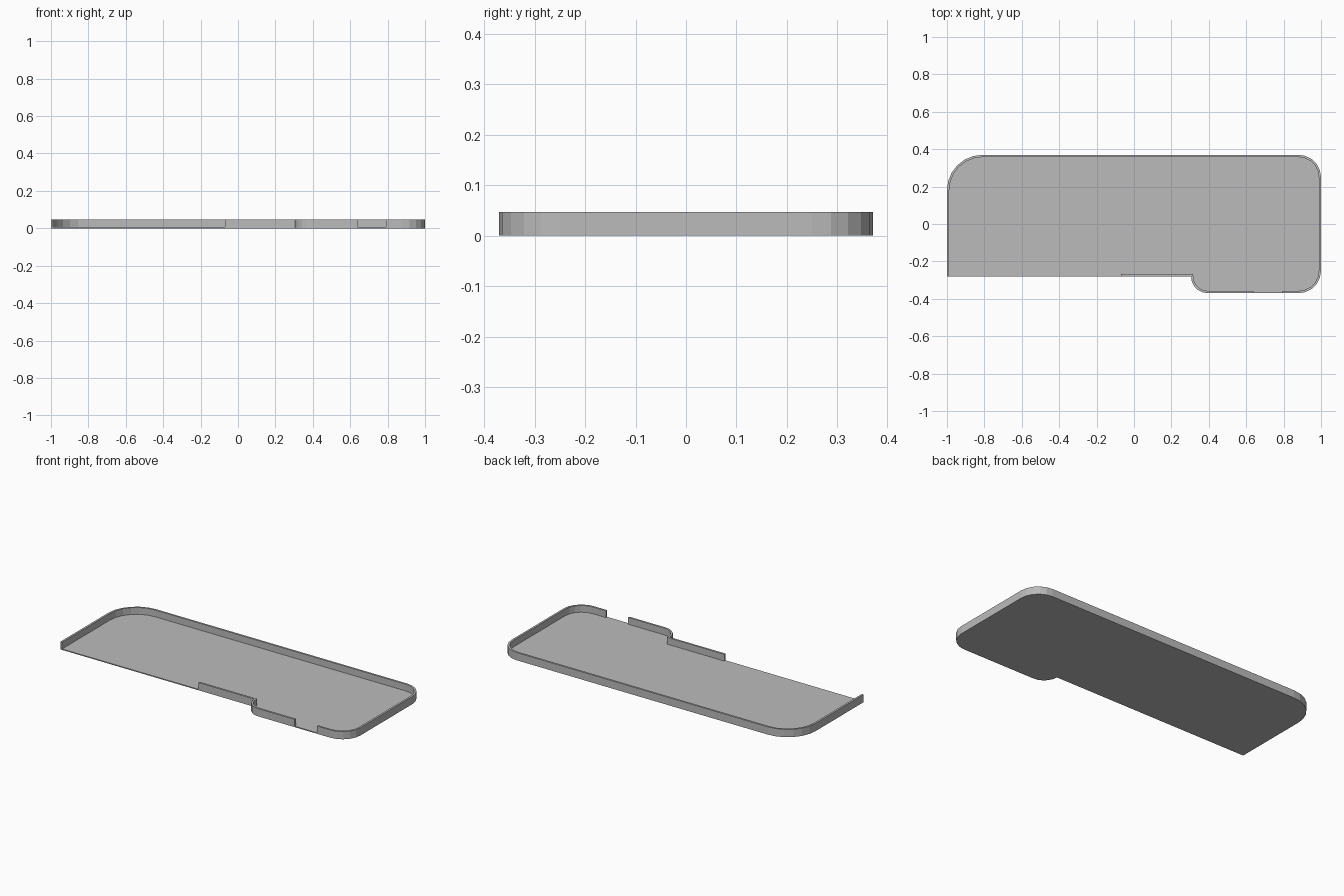
import bpy, bmesh, math
from mathutils import Vector

cube = bpy.data.objects.get("Cube")
if cube:
    bpy.data.objects.remove(cube, do_unlink=True)

HEIGHT, FLOOR, WALL = 0.047, 0.006, 0.012
BACK, FRONT, STEP = 0.37, -0.37, -0.28

grey = bpy.data.materials.new("plain_grey")
grey.use_nodes = True
grey.diffuse_color = (0.5, 0.5, 0.5, 1)
grey.node_tree.nodes["Principled BSDF"].inputs["Base Color"].default_value = grey.diffuse_color


def arc(cx, cy, r, start, end, steps):
    """Points of a rounded corner, angles in degrees."""
    angles = [math.radians(start + (end - start) * i / steps) for i in range(steps + 1)]
    return [Vector((cx + r * math.cos(a), cy + r * math.sin(a))) for a in angles]


def inset(path, distance):
    """Offset an open path to its right, with mitred corners."""
    result = []
    for i, p in enumerate(path):
        before = (p - path[i - 1]).normalized() if i else None
        after = (path[i + 1] - p).normalized() if i < len(path) - 1 else None
        before, after = before or after, after or before
        n1, n2 = Vector((before.y, -before.x)), Vector((after.y, -after.x))
        result.append(p + (n1 + n2) * distance / (1 + n1.dot(n2)))
    return result


def prism(name, outline, bottom, top):
    """Extrude a flat outline between two heights."""
    bm = bmesh.new()
    face = bm.faces.new([bm.verts.new((p.x, p.y, bottom)) for p in outline])
    moved = bmesh.ops.extrude_face_region(bm, geom=[face])["geom"]
    verts = [v for v in moved if isinstance(v, bmesh.types.BMVert)]
    bmesh.ops.translate(bm, verts=verts, vec=(0, 0, top - bottom))
    bmesh.ops.recalc_face_normals(bm, faces=bm.faces)
    mesh = bpy.data.meshes.new(name)
    bm.to_mesh(mesh)
    bm.free()
    mesh.materials.append(grey)
    obj = bpy.data.objects.new(name, mesh)
    bpy.context.collection.objects.link(obj)


def rim(name, path):
    prism(name, path + inset(path, WALL)[::-1], FLOOR, HEIGHT)


# Outer edge, clockwise from the open front left corner
main_path = [Vector((-1, STEP))]
main_path += arc(-0.81, BACK - 0.19, 0.19, 180, 90, 6)
main_path += arc(0.88, BACK - 0.12, 0.12, 90, 0, 5)
main_path += arc(0.88, FRONT + 0.12, 0.12, 0, -90, 5)
main_path.append(Vector((0.79, FRONT)))

# Front edge from the small gap, around the step, to the open side
step_path = [Vector((0.64, FRONT))]
step_path += arc(0.395, STEP, 0.09, -90, -180, 5)
step_path.append(Vector((-0.07, STEP)))

prism("tray_floor", main_path + step_path, 0, FLOOR)
rim("main_rim", main_path)
rim("front_rim", step_path)
